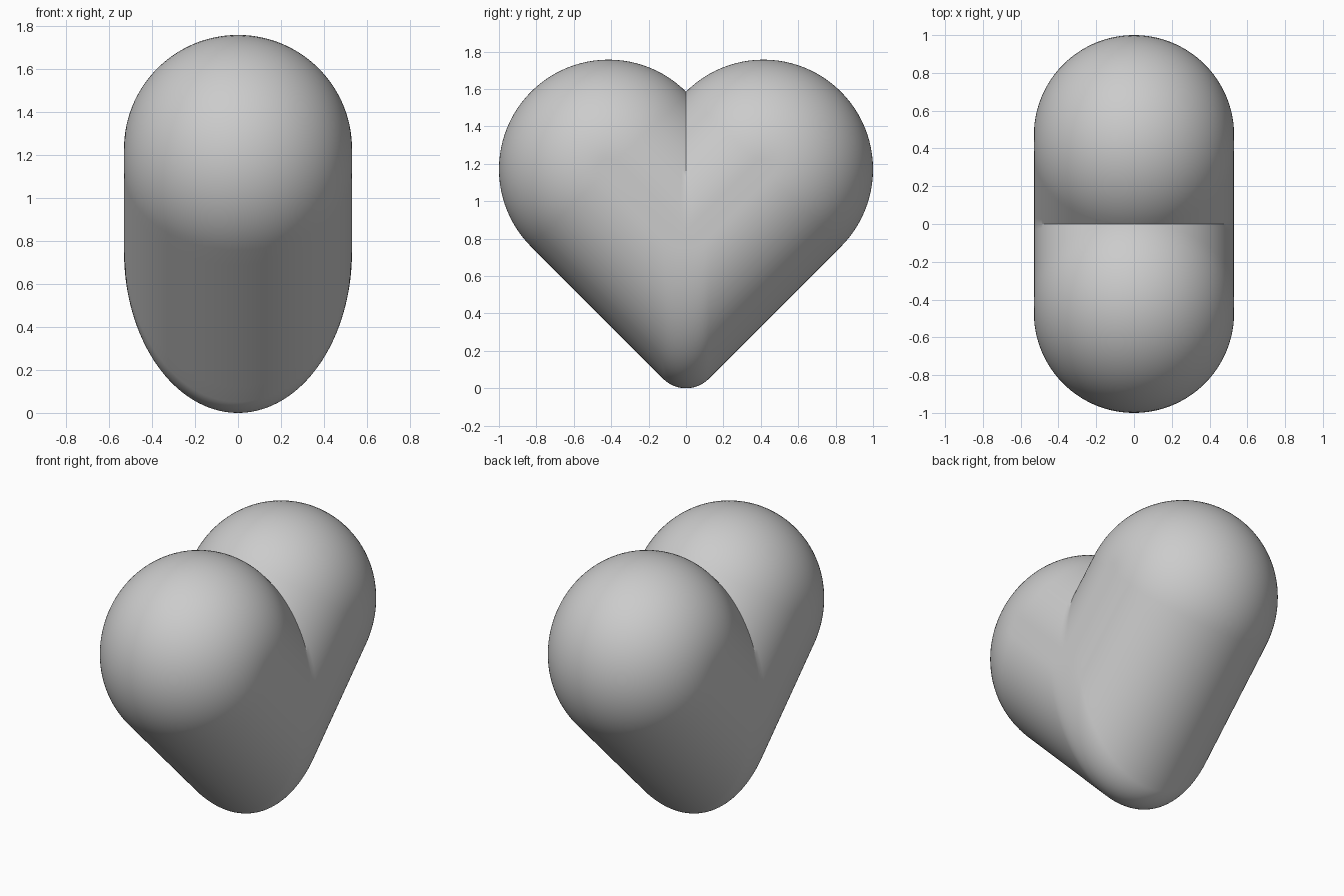
import bpy, bmesh
from math import sin, cos, pi, sqrt, radians

if "Cube" in bpy.data.objects:
    bpy.data.objects.remove(bpy.data.objects["Cube"])

DEPTH = 0.53                     # half thickness and edge rounding
R = 2 - sqrt(2)                  # lobe radius
CY, CZ = 1 - R, 1.171            # lobe centre
LOW = CZ - 3 * R / sqrt(2)       # where the straight sides would meet
TIP = -LOW / (sqrt(2) - 1)       # tip rounding, puts the tip on z = 0


def arc(cy, cz, r, a0, a1, n):
    return [(cy + r * cos(radians(a0 + (a1 - a0) * i / n)),
             cz + r * sin(radians(a0 + (a1 - a0) * i / n))) for i in range(n + 1)]


def line(p, q, n):
    return [(p[0] + (q[0] - p[0]) * i / n, p[1] + (q[1] - p[1]) * i / n)
            for i in range(1, n + 1)]


def half_outline(d):
    """Half of the heart outline (y >= 0), moved inward by d."""
    tip = arc(0, LOW + (d + TIP) * sqrt(2), TIP, -90, -45, 10)
    lobe = arc(CY, CZ, R - d, -45, 135, 48)
    y, z = lobe[-1]
    side = line(tip[-1], lobe[0], 10)[:-1]
    notch = line(lobe[-1], (0, z - y), 10)
    pts = tip + side + lobe + notch
    pts[0], pts[-1] = (0, pts[0][1]), (0, pts[-1][1])
    return pts


# Loft rounded layers from one face to the other
bm = bmesh.new()
N = 72
loops = []
for k in range(N + 1):
    a = -pi / 2 + pi * k / N
    loops.append([bm.verts.new((DEPTH * sin(a), y, z))
                  for y, z in half_outline(DEPTH * (1 - cos(a)))])
for lo, hi in zip(loops, loops[1:]):
    for i in range(len(lo) - 1):
        bm.faces.new((lo[i], lo[i + 1], hi[i + 1], hi[i]))
bm.faces.new(loops[0][::-1])
bm.faces.new(loops[-1])

# Mirror the second half and weld
bmesh.ops.mirror(bm, geom=bm.verts[:] + bm.edges[:] + bm.faces[:],
                 axis='Y', merge_dist=0.00001)
bmesh.ops.remove_doubles(bm, verts=bm.verts[:], dist=0.0001)
bmesh.ops.recalc_face_normals(bm, faces=bm.faces[:])

mesh = bpy.data.meshes.new("heart")
bm.to_mesh(mesh)
bm.free()
heart = bpy.data.objects.new("heart", mesh)
bpy.context.collection.objects.link(heart)
bpy.context.view_layer.objects.active = heart
heart.select_set(True)
bpy.ops.object.shade_smooth_by_angle(angle=radians(30))
